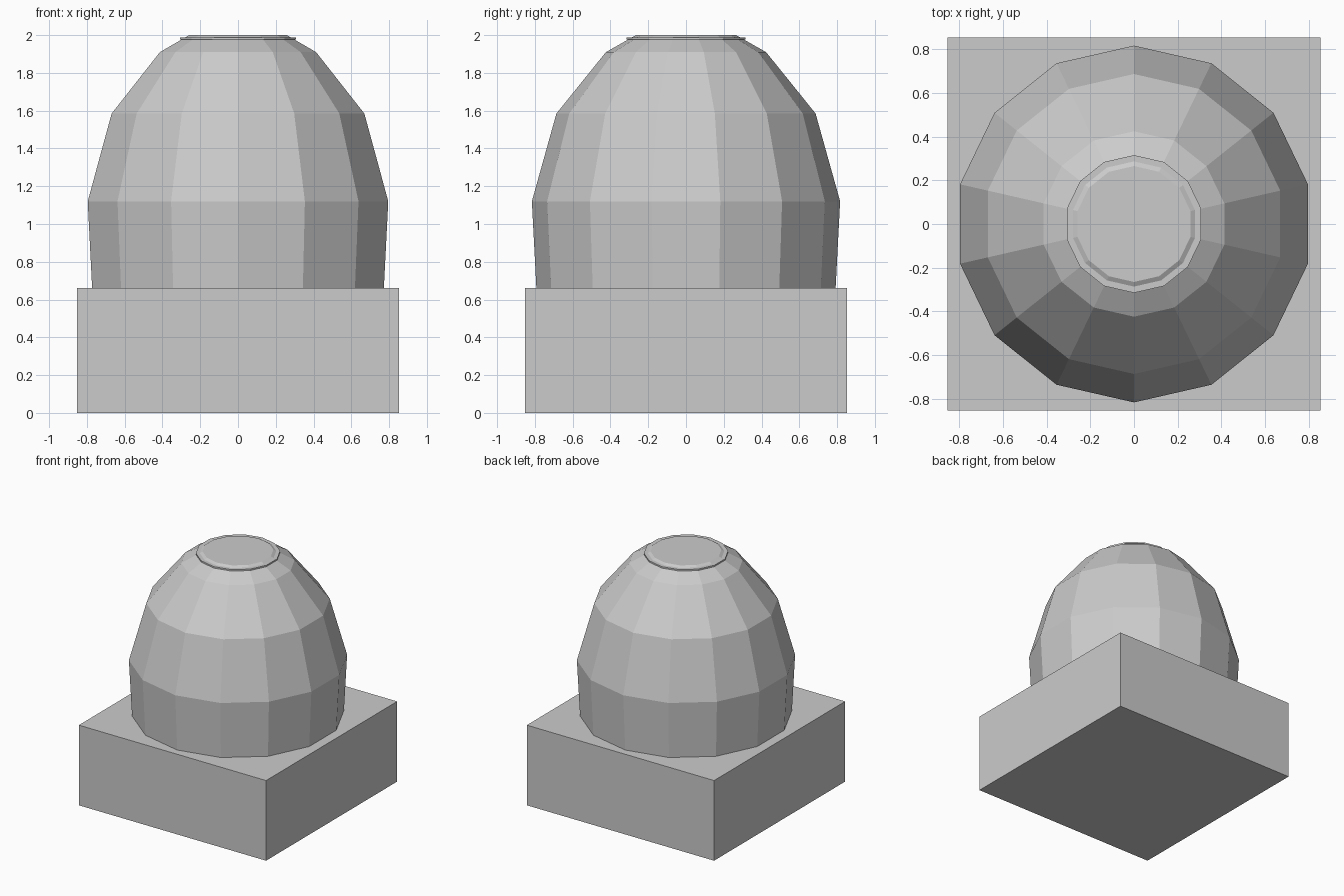
import bpy, bmesh
from math import sin, cos, pi

cube = bpy.data.objects.get("Cube")
if cube:
    bpy.data.objects.remove(cube, do_unlink=True)

SIDES = 14
grey = bpy.data.materials.new("plain grey")
grey.use_nodes = True
colour = (0.6, 0.6, 0.6, 1)
grey.diffuse_color = colour
grey.node_tree.nodes["Principled BSDF"].inputs["Base Color"].default_value = colour


def add_object(name, bm):
    bmesh.ops.recalc_face_normals(bm, faces=bm.faces)
    mesh = bpy.data.meshes.new(name)
    bm.to_mesh(mesh)
    bm.free()
    mesh.materials.append(grey)
    obj = bpy.data.objects.new(name, mesh)
    bpy.context.collection.objects.link(obj)
    return obj


def lathe(name, profile):
    """Faceted solid of revolution with flat caps, from (radius, z) points."""
    bm = bmesh.new()
    rings = []
    for r, z in profile:
        angles = [2 * pi * i / SIDES for i in range(SIDES)]
        rings.append([bm.verts.new((r * sin(a), r * cos(a), z)) for a in angles])
    for low, high in zip(rings, rings[1:]):
        for i in range(SIDES):
            j = (i + 1) % SIDES
            bm.faces.new((low[i], high[i], high[j], low[j]))
    bm.faces.new(rings[0])
    bm.faces.new(rings[-1])
    return add_object(name, bm)


# Square plinth
bm = bmesh.new()
bmesh.ops.create_cube(bm, size=1)
for v in bm.verts:
    v.co = (v.co.x * 1.706, v.co.y * 1.706, (v.co.z + 0.5) * 0.66)
add_object("base_block", bm)

# Faceted dome, its foot sunk into the plinth
lathe("dome", [(0.775, 0.4), (0.792, 0.66), (0.816, 1.12), (0.686, 1.585),
               (0.424, 1.91), (0.265, 2.0)])

# Thin collar around the flat top
lathe("top_collar", [(0.315, 1.976), (0.315, 1.988)])
